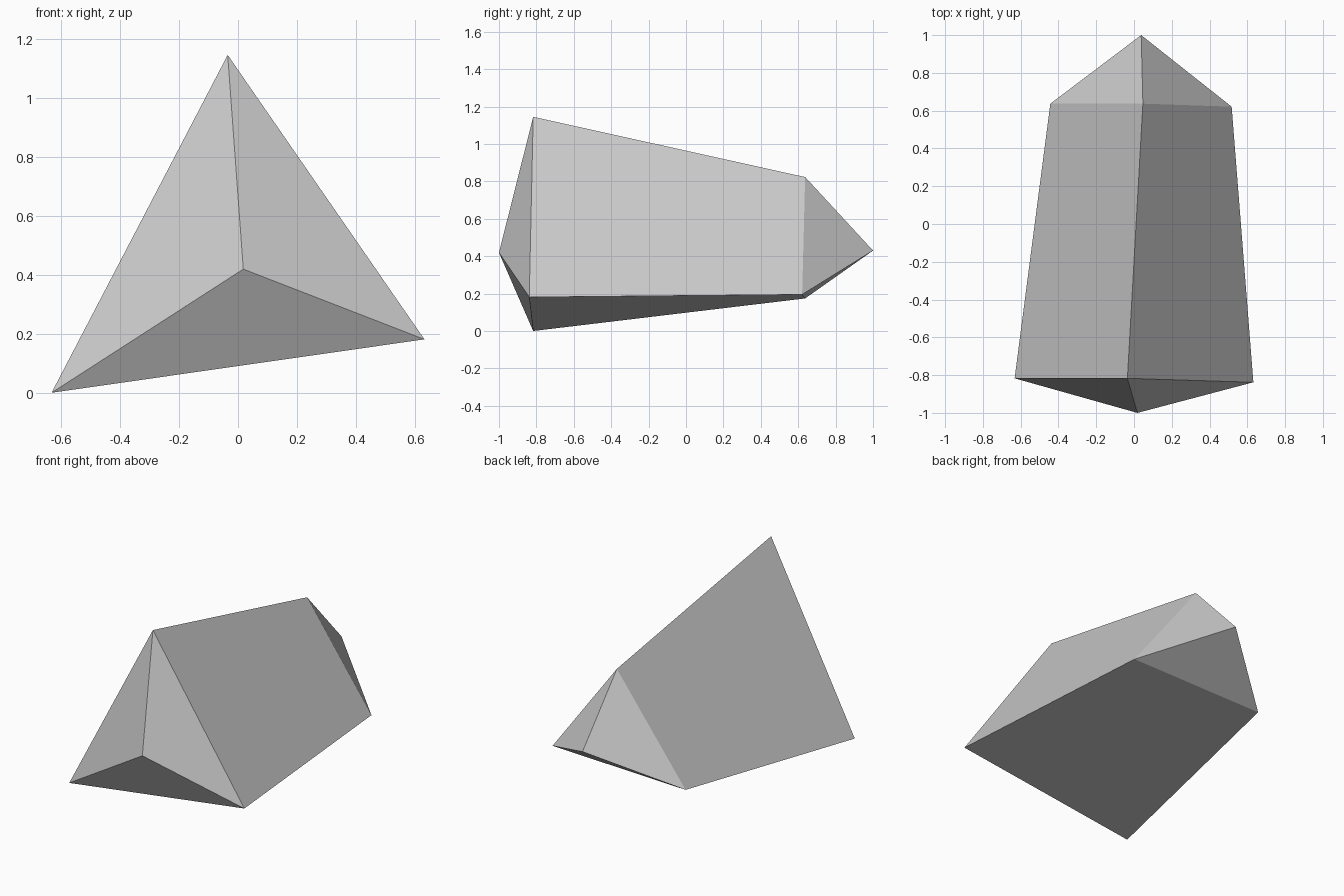
import bpy
import bmesh

cube = bpy.data.objects.get("Cube")
if cube:
    bpy.data.objects.remove(cube, do_unlink=True)

# Stone colour
stone = bpy.data.materials.new("grey stone")
stone.use_nodes = True
colour = (0.6, 0.6, 0.6, 1)
stone.diffuse_color = colour
stone.node_tree.nodes["Principled BSDF"].inputs["Base Color"].default_value = colour

# Triangular rings (top, left, right corner) and the two pointed ends
front_ring = [(-0.035, -0.817, 1.145), (-0.632, -0.817, 0.0), (0.632, -0.838, 0.181)]
back_ring = [(0.047, 0.637, 0.823), (-0.443, 0.637, 0.174), (0.517, 0.621, 0.195)]
front_tip = (0.018, -1, 0.419)
back_tip = (0.038, 1, 0.43)

bm = bmesh.new()
front = [bm.verts.new(p) for p in front_ring]
back = [bm.verts.new(p) for p in back_ring]
tip_f, tip_b = bm.verts.new(front_tip), bm.verts.new(back_tip)

# Each side: a long, slightly twisted facet with a triangle at either end
for i in range(3):
    j = (i + 1) % 3
    bm.faces.new((front[j], front[i], back[i], back[j]))
    bm.faces.new((front[i], front[j], tip_f))
    bm.faces.new((back[j], back[i], tip_b))

mesh = bpy.data.meshes.new("crystal_shard")
bm.to_mesh(mesh)
bm.free()
mesh.materials.append(stone)
shard = bpy.data.objects.new("crystal_shard", mesh)
bpy.context.collection.objects.link(shard)
